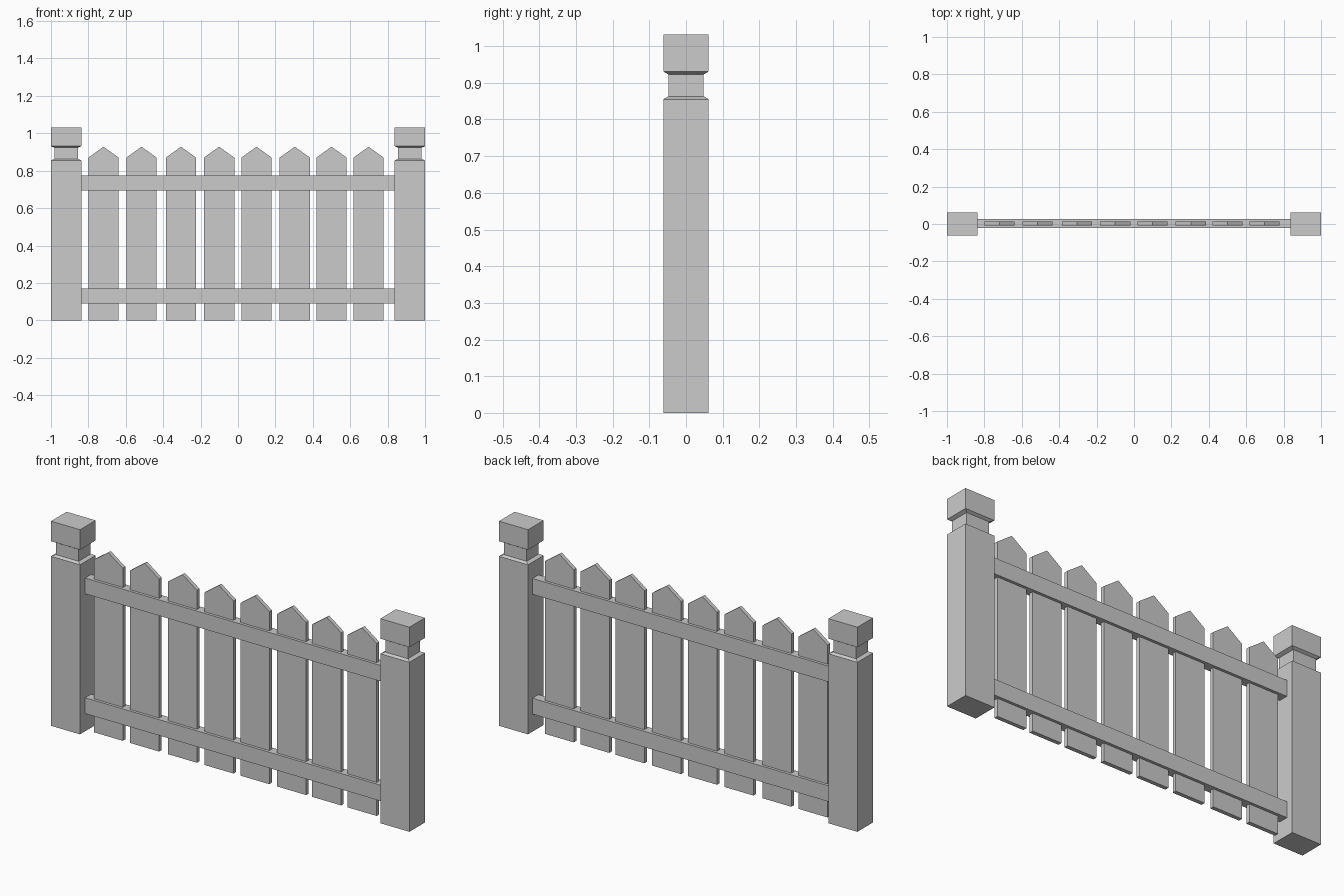
import bpy, bmesh

if "Cube" in bpy.data.objects:
    bpy.data.objects.remove(bpy.data.objects["Cube"])

Y_MID = 0.003  # rails and pickets sit slightly behind centre


def finish(name, bm):
    bmesh.ops.recalc_face_normals(bm, faces=bm.faces[:])
    mesh = bpy.data.meshes.new(name)
    bm.to_mesh(mesh)
    bm.free()
    obj = bpy.data.objects.new(name, mesh)
    bpy.context.collection.objects.link(obj)
    return obj


def extruded_profile(name, points, y0, y1):
    """Extrude an x-z outline from y0 to y1."""
    bm = bmesh.new()
    face = bm.faces.new([bm.verts.new((x, y0, z)) for x, z in points])
    new = bmesh.ops.extrude_face_region(bm, geom=[face])["geom"]
    verts = [g for g in new if isinstance(g, bmesh.types.BMVert)]
    bmesh.ops.translate(bm, verts=verts, vec=(0, y1 - y0, 0))
    return finish(name, bm)


def post(name, cx):
    """Stack of rectangular sections: shaft, chamfered neck and cap."""
    hx, hy = 0.081, 0.062
    sections = [(0, 1), (0.855, 1), (0.863, 0.78), (0.923, 0.78),
                (0.931, 1), (1.032, 1)]
    bm = bmesh.new()
    rings = [[bm.verts.new((cx + sx * hx * s, sy * hy * s, z))
              for sx, sy in ((-1, -1), (1, -1), (1, 1), (-1, 1))]
             for z, s in sections]
    for a, b in zip(rings, rings[1:]):
        for i in range(4):
            j = (i + 1) % 4
            bm.faces.new((a[i], a[j], b[j], b[i]))
    bm.faces.new(rings[0][::-1])
    bm.faces.new(rings[-1])
    return finish(name, bm)


# End posts
post("left_post", -0.919)
post("right_post", 0.919)

# Horizontal rails, enclosing the pickets
for name, z0, z1 in (("lower_rail", 0.089, 0.169), ("upper_rail", 0.693, 0.773)):
    outline = [(-0.839, z0), (0.838, z0), (0.838, z1), (-0.839, z1)]
    extruded_profile(name, outline, Y_MID - 0.024, Y_MID + 0.024)

# Pointed pickets, slightly unevenly spaced
w = 0.081
for i, x in enumerate((-0.719, -0.516, -0.305, -0.101, 0.099, 0.304, 0.5, 0.698)):
    outline = [(x - w, 0), (x + w, 0), (x + w, 0.87), (x, 0.928), (x - w, 0.87)]
    extruded_profile(f"picket_{i + 1}", outline, Y_MID - 0.01, Y_MID + 0.01)
